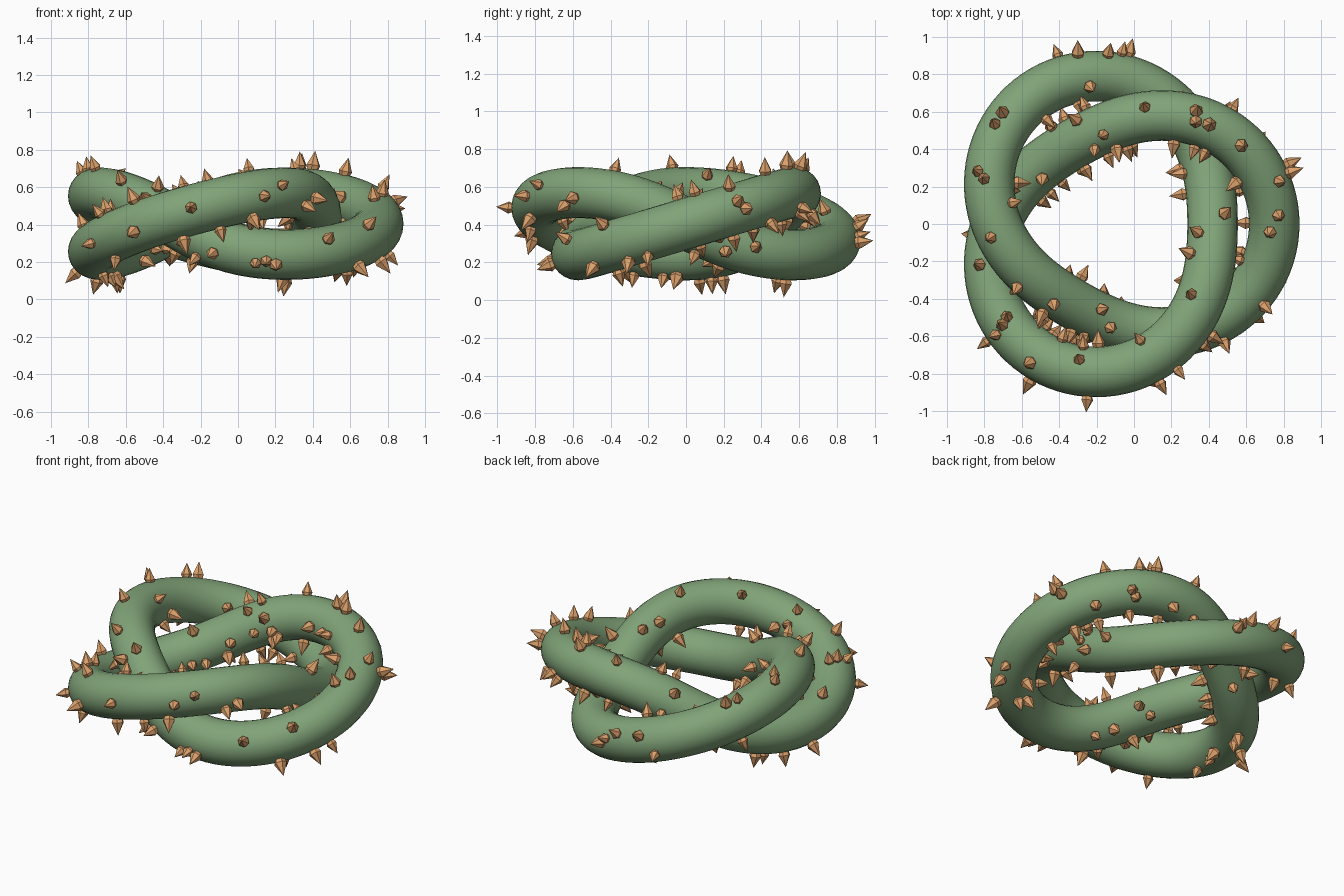
import bpy, bmesh, math, random
from mathutils import Vector
from mathutils.bvhtree import BVHTree

if "Cube" in bpy.data.objects:
    bpy.data.objects.remove(bpy.data.objects["Cube"])

random.seed(7)
R, A, TUBE, CX, CZ = 0.66, 0.165, 0.135, -0.075, 0.405
RINGS, SIDES = 240, 24


def material(name, color):
    m = bpy.data.materials.new(name)
    m.diffuse_color = (*color, 1)
    m.use_nodes = True
    m.node_tree.nodes["Principled BSDF"].inputs["Base Color"].default_value = m.diffuse_color
    return m


def add_object(name, bm, mat):
    mesh = bpy.data.meshes.new(name)
    bm.to_mesh(mesh)
    mesh.materials.append(mat)
    ob = bpy.data.objects.new(name, mesh)
    bpy.context.collection.objects.link(ob)
    return ob


def path(t):
    r = R + A * math.cos(3 * t)
    return Vector((CX + r * math.cos(2 * t), r * math.sin(2 * t), CZ + A * math.sin(3 * t)))


def direction(t, phi):
    """Outward direction around the tube, phi measured from the top."""
    tan = (path(t + 0.001) - path(t - 0.001)).normalized()
    up = Vector((0, 0, 1))
    up = (up - tan * up.dot(tan)).normalized()
    return up * math.cos(phi) + up.cross(tan) * math.sin(phi)


# Knotted tube: rings swept along a three-lobed knot
bm = bmesh.new()
rings = []
for i in range(RINGS):
    t = math.tau * i / RINGS
    rings.append([bm.verts.new(path(t) + TUBE * direction(t, math.tau * j / SIDES))
                  for j in range(SIDES)])
for i in range(RINGS):
    a, b = rings[i], rings[(i + 1) % RINGS]
    for j in range(SIDES):
        k = (j + 1) % SIDES
        bm.faces.new((a[j], a[k], b[k], b[j])).smooth = True
bmesh.ops.recalc_face_normals(bm, faces=bm.faces)
tree = BVHTree.FromBMesh(bm)
add_object("knotted_tube", bm, material("green", (0.22, 0.37, 0.19)))
bm.free()

# Spike spots that face up, dropped onto the tube from above
TOP = [(-.24, .74), (-.14, .90), (-.70, .59), (-.74, .53), (-.80, .24), (-.83, .28),
       (-.66, .11), (-.76, -.07), (-.82, -.22), (-.62, -.33), (-.43, -.42), (-.18, -.46),
       (-.13, -.55), (-.23, -.63), (.04, -.63), (-.29, -.73), (-.55, -.74), (-.68, -.50),
       (-.70, -.54), (-.73, -.59), (.31, -.38), (.31, -.16), (.35, -.05), (.48, .05),
       (.69, -.43), (.73, -.04), (.77, .05), (.77, .23), (.57, .42), (.40, .53),
       (.33, .55), (.33, .60), (.06, .62), (-.16, .48), (-.21, .41), (-.30, .55),
       (-.43, .51), (-.49, .25), (.56, .23)]
spots = []
for x, y in TOP:
    hit, normal, _, _ = tree.ray_cast(Vector((x, y, 2)), Vector((0, 0, -1)))
    if hit:
        spots.append((hit, normal))

# Remaining spikes scattered over the sides and underside
for _ in range(115):
    t = random.uniform(0, math.tau)
    n = direction(t, math.radians(random.uniform(58, 302)))
    spots.append((path(t) + TUBE * n, n))

# Spikes: six-sided thorns, widest just above the skin
PROFILE = [(0.026, -0.008), (0.036, 0.018)]
TIP = 0.092
bm = bmesh.new()
for p, n in spots:
    s = random.uniform(0.85, 1.08)
    spin = random.uniform(0, math.tau)
    u = n.orthogonal().normalized()
    v = n.cross(u)
    low, mid = [[bm.verts.new(p + s * (h * n + r * (u * math.cos(spin + k * math.tau / 6)
                                                    + v * math.sin(spin + k * math.tau / 6))))
                 for k in range(6)] for r, h in PROFILE]
    tip = bm.verts.new(p + s * TIP * n)
    bm.faces.new(low[::-1])
    for k in range(6):
        m = (k + 1) % 6
        bm.faces.new((low[k], low[m], mid[m], mid[k]))
        bm.faces.new((mid[k], mid[m], tip))
add_object("spikes", bm, material("orange", (0.72, 0.36, 0.15)))
bm.free()
